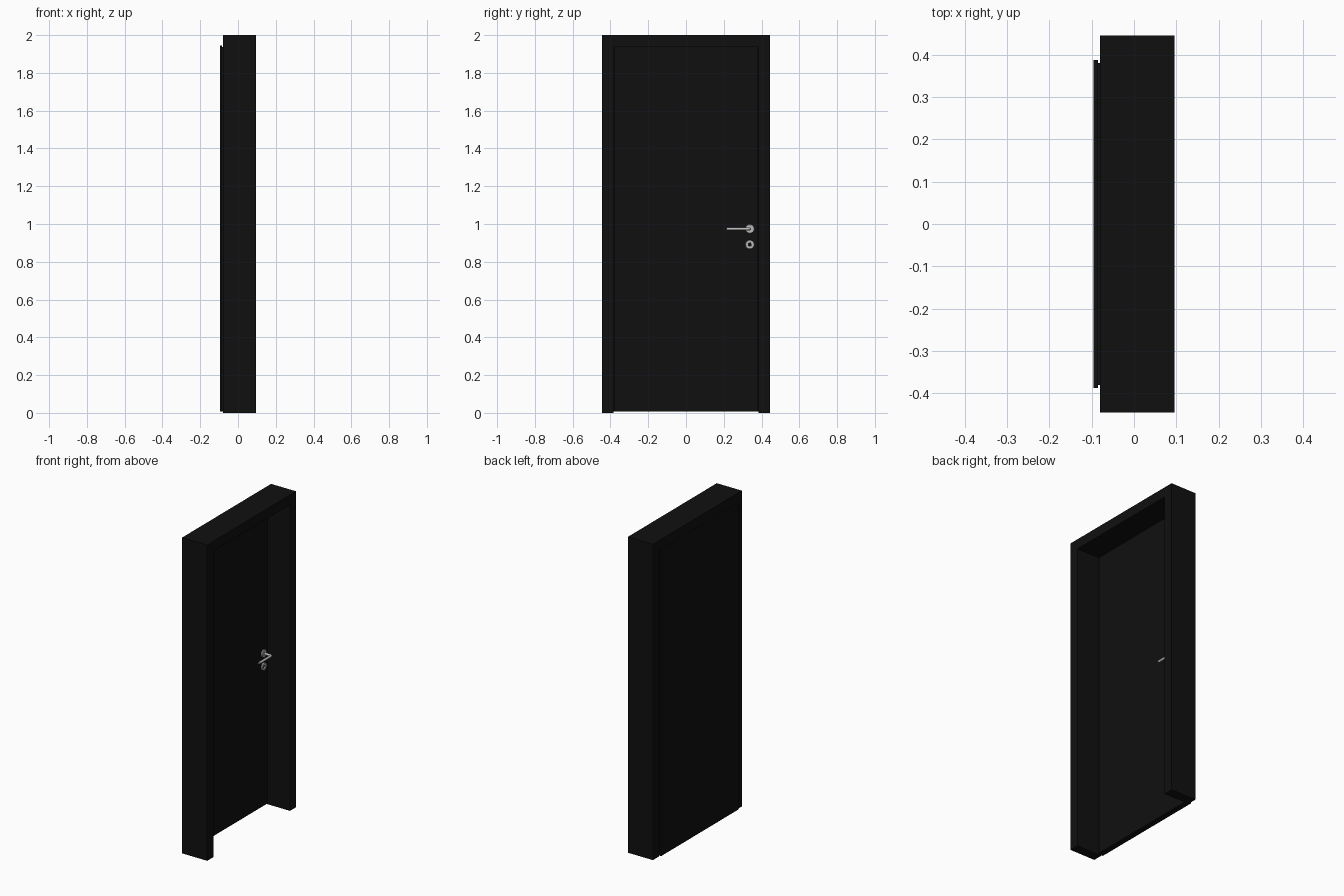
import bpy, bmesh, math
from mathutils import Matrix, Vector

if "Cube" in bpy.data.objects:
    bpy.data.objects.remove(bpy.data.objects["Cube"])


def material(name, rgb):
    m = bpy.data.materials.new(name)
    m.diffuse_color = (*rgb, 1)
    m.use_nodes = True
    m.node_tree.nodes["Principled BSDF"].inputs["Base Color"].default_value = m.diffuse_color
    return m


BLACK = material("black_paint", (0.005, 0.005, 0.005))
STEEL = material("steel", (0.5, 0.5, 0.5))


def finish(name, bm, mat, smooth=False):
    bmesh.ops.recalc_face_normals(bm, faces=bm.faces)
    me = bpy.data.meshes.new(name)
    bm.to_mesh(me)
    bm.free()
    ob = bpy.data.objects.new(name, me)
    bpy.context.collection.objects.link(ob)
    me.materials.append(mat)
    if smooth:
        bpy.ops.object.select_all(action='DESELECT')
        ob.select_set(True)
        bpy.context.view_layer.objects.active = ob
        bpy.ops.object.shade_smooth_by_angle(angle=math.radians(35))
    return ob


def extrude_x(name, outline, x0, x1, mat):
    """Extrude a (y, z) outline between two x positions."""
    bm = bmesh.new()
    face = bm.faces.new([bm.verts.new((x0, y, z)) for y, z in outline])
    out = bmesh.ops.extrude_face_region(bm, geom=[face])
    moved = [g for g in out["geom"] if isinstance(g, bmesh.types.BMVert)]
    bmesh.ops.translate(bm, verts=moved, vec=(x1 - x0, 0, 0))
    return finish(name, bm, mat)


def rect(half, z0, z1):
    return [(-half, z0), (half, z0), (half, z1), (-half, z1)]


def lathe_x(name, profile, x, y, z, mat, n=32):
    """Spin a (radius, x) profile about an axis parallel to x."""
    bm = bmesh.new()
    vs = [bm.verts.new((d, r, 0)) for r, d in profile]
    edges = [bm.edges.new(p) for p in zip(vs, vs[1:])]
    bmesh.ops.spin(bm, geom=vs + edges, cent=(0, 0, 0), axis=(1, 0, 0),
                   angle=math.tau, steps=n)
    bmesh.ops.remove_doubles(bm, verts=bm.verts, dist=1e-5)
    bmesh.ops.translate(bm, verts=bm.verts, vec=(x, y, z))
    return finish(name, bm, mat, True)


# Door frame: two jambs and a head in one U outline
W, I, TOP = 0.445, 0.383, 1.938
extrude_x("door_frame", [(-W, 0), (-I, 0), (-I, TOP), (I, TOP), (I, 0),
                         (W, 0), (W, 2), (-W, 2)], -0.08, 0.096, BLACK)

# Door leaf: stepped panel with an overlapping lip at the back
FACE = -0.059
extrude_x("door_leaf", rect(0.380, 0.007, 1.936), -0.086, FACE, BLACK)
extrude_x("door_lip", rect(0.388, 0.007, 1.945), -0.096, -0.0855, BLACK)

# Round plates behind the lever and around the lock
HY, HZ, LZ = 0.338, 0.974, 0.891
PLATE = [(0.024, 0), (0.024, 0.007), (0.022, 0.009)]
lathe_x("handle_plate", PLATE + [(0.013, 0.009), (0.013, 0.012), (0, 0.012)],
        FACE, HY, HZ, STEEL)
lathe_x("lock_plate", PLATE + [(0.010, 0.009), (0.009, 0.001)],
        FACE, HY, LZ, STEEL)

# Keyhole: dark disc with a slot
lathe_x("keyhole", [(0.0095, 0), (0.0095, 0.002), (0, 0.002)],
        FACE, HY, LZ, BLACK)

# Lever: round bar with a curved elbow, swept along a path
cu = bpy.data.curves.new("lever_path", 'CURVE')
cu.dimensions = '3D'
cu.bevel_depth = 0.0075
cu.bevel_resolution = 4
cu.use_fill_caps = True
X1, R = FACE + 0.057, 0.012
path = [(FACE, HY)]
path += [(X1 - R + R * math.sin(a), HY - R + R * math.cos(a))
         for a in (i * math.pi / 12 for i in range(7))]
path += [(X1, 0.215)]
sp = cu.splines.new('POLY')
sp.points.add(len(path) - 1)
for p, (x, y) in zip(sp.points, path):
    p.co = (x, y, HZ, 1)
lever = bpy.data.objects.new("lever_handle", cu)
bpy.context.collection.objects.link(lever)
cu.materials.append(STEEL)
bpy.ops.object.select_all(action='DESELECT')
lever.select_set(True)
bpy.context.view_layer.objects.active = lever
bpy.ops.object.convert(target='MESH')
bpy.ops.object.shade_smooth_by_angle(angle=math.radians(40))
